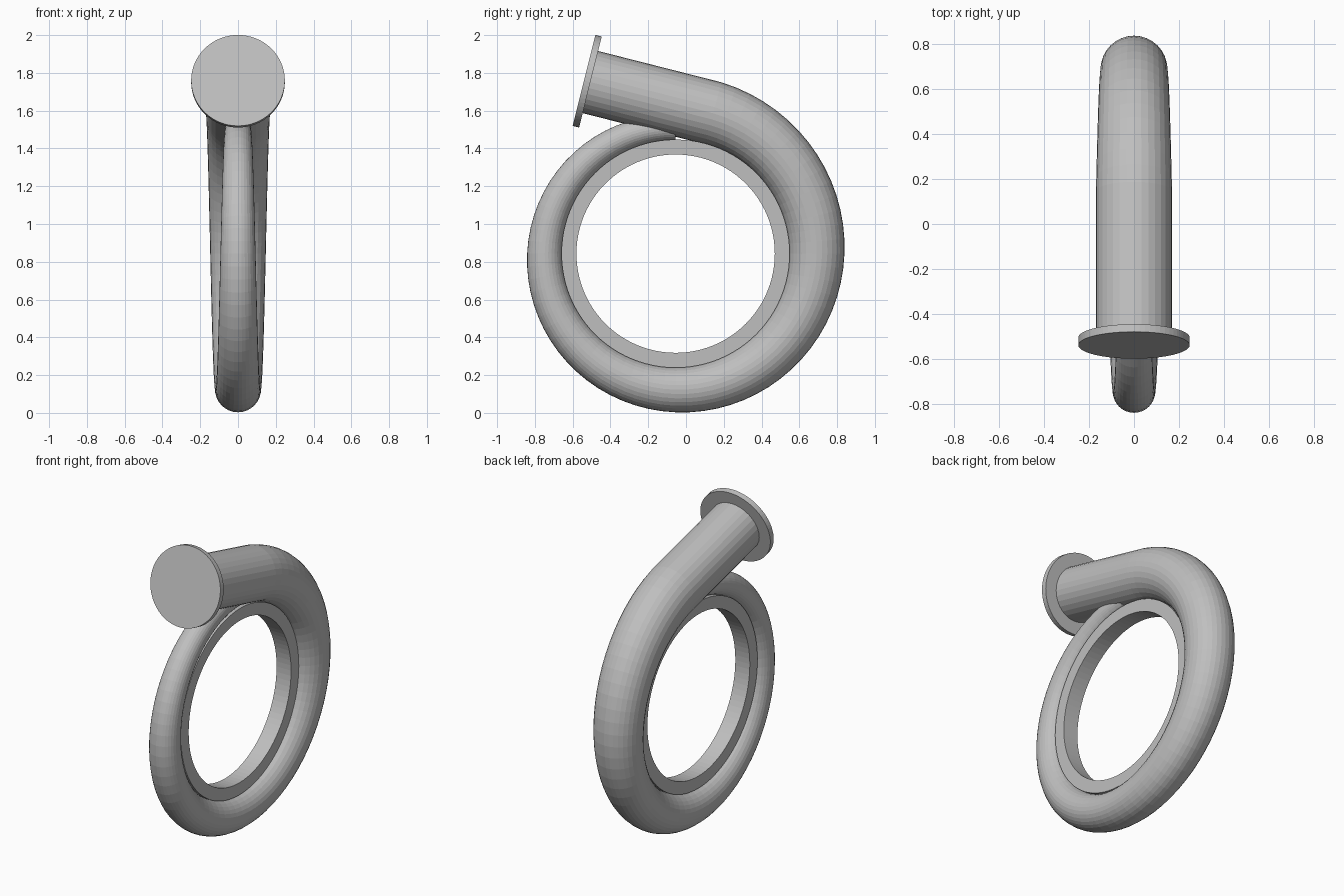
import bpy, bmesh
from math import sin, cos, pi, radians
from mathutils import Vector

if "Cube" in bpy.data.objects:
    bpy.data.objects.remove(bpy.data.objects["Cube"])

# One plain metal colour for everything
metal = bpy.data.materials.new("grey_metal")
metal.use_nodes = True
grey = (0.52, 0.52, 0.52, 1)
metal.diffuse_color = grey
metal.node_tree.nodes["Principled BSDF"].inputs["Base Color"].default_value = grey

CENTRE = Vector((0, -0.055, 0.843))
INNER_R = 0.60          # where the casing tube meets the ring
SIDES = 32


def loft(name, sections, sides, closed=False):
    """Skin circles given as (centre, in-plane up, radius); cap open ends."""
    bm = bmesh.new()
    loops = []
    for c, up, r in sections:
        loops.append([bm.verts.new(c + r * (Vector((1, 0, 0)) * cos(a) + up * sin(a)))
                      for a in (2 * pi * k / sides for k in range(sides))])
    pairs = list(zip(loops, loops[1:]))
    if closed:
        pairs.append((loops[-1], loops[0]))
    for a, b in pairs:
        for k in range(sides):
            n = (k + 1) % sides
            bm.faces.new((a[k], a[n], b[n], b[k]))
    if not closed:
        bm.faces.new(loops[0])
        bm.faces.new(loops[-1])
    return finish(name, bm)


def finish(name, bm):
    bmesh.ops.recalc_face_normals(bm, faces=bm.faces[:])
    me = bpy.data.meshes.new(name)
    bm.to_mesh(me)
    bm.free()
    me.materials.append(metal)
    ob = bpy.data.objects.new(name, me)
    bpy.context.collection.objects.link(ob)
    return ob


# Spiral casing: tube radius grows steadily round the ring from the throat
def casing_section(deg):
    a = radians(deg)
    radial = Vector((0, -sin(a), cos(a)))
    r = 0.066 + 0.027 * deg / 90
    return CENTRE + radial * (INNER_R + r), radial, r


sections = [casing_section(5 * i) for i in range(70)]

# Straight outlet pipe, leaving tangentially and rising toward the front
tilt = radians(14)
axis = Vector((0, -cos(tilt), sin(tilt)))
across = Vector((0, sin(tilt), cos(tilt)))
mouth = Vector((0, -0.54, 1.76))
sections.append((mouth - axis * 0.01, across, sections[-1][2]))
loft("spiral_casing", sections, SIDES)

# Outlet flange disc
loft("outlet_flange", [(mouth - axis * 0.035, across, 0.248),
                       (mouth, across, 0.248)], 64)

# Inner mounting ring: rectangular profile swept round the x axis
bm = bmesh.new()
half, hole, steps = 0.052, 0.525, 96
profile = [(-half, hole), (half, hole), (half, INNER_R + 0.004), (-half, INNER_R + 0.004)]
loops = []
for i in range(steps):
    a = 2 * pi * i / steps
    loops.append([bm.verts.new(CENTRE + Vector((x, r * sin(a), r * cos(a))))
                  for x, r in profile])
for i in range(steps):
    p, q = loops[i], loops[(i + 1) % steps]
    for k in range(4):
        n = (k + 1) % 4
        bm.faces.new((p[k], p[n], q[n], q[k]))
finish("inner_ring", bm)
